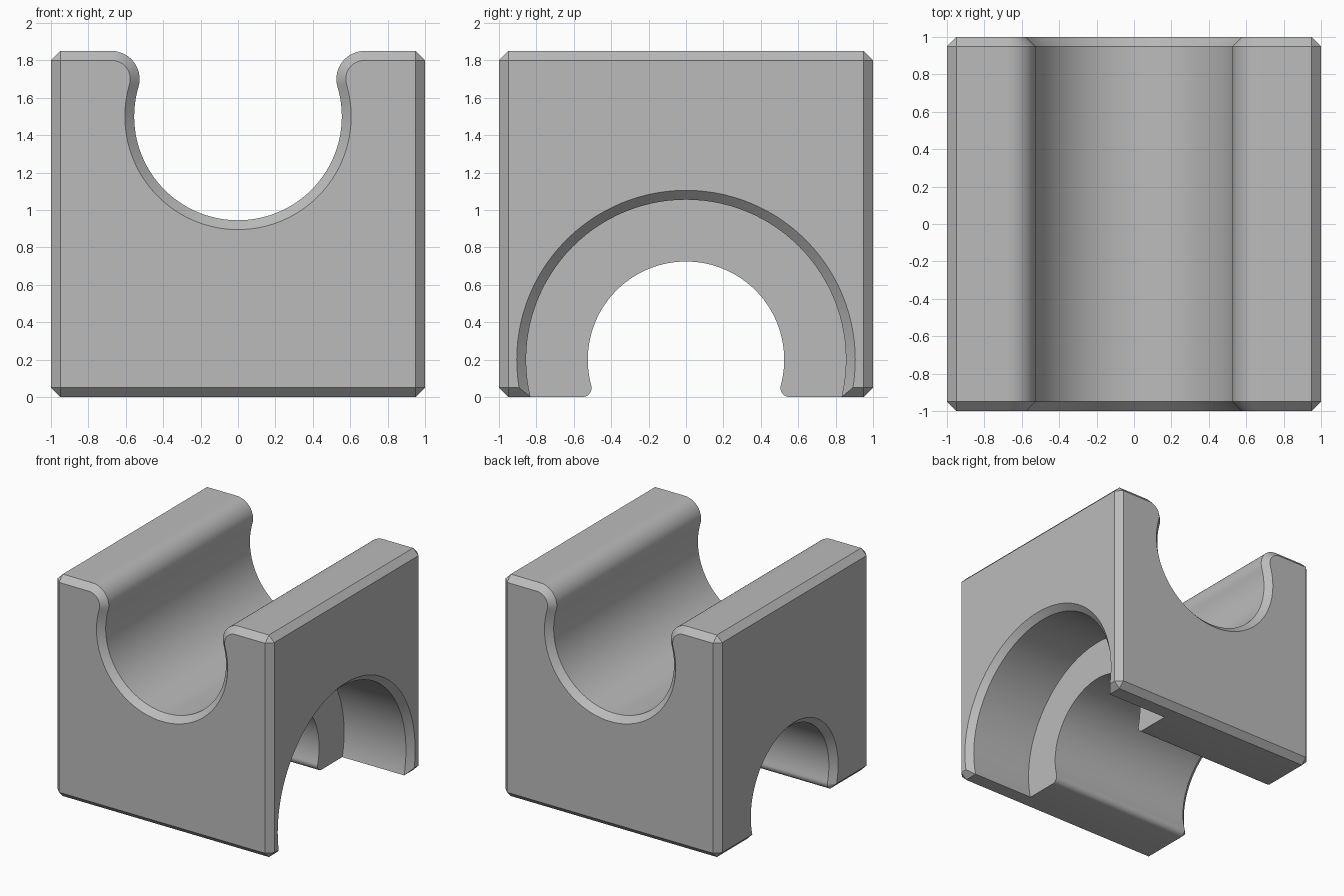
import bpy, bmesh
from math import sin, cos, pi, atan2, sqrt, hypot
from mathutils import Vector

if "Cube" in bpy.data.objects:
    bpy.data.objects.remove(bpy.data.objects["Cube"])

CHAMFER = 0.05
HEIGHT = 1.85

material = bpy.data.materials.new("plain grey")
material.use_nodes = True
GREY = (0.5, 0.5, 0.5, 1)
material.diffuse_color = GREY
material.node_tree.nodes["Principled BSDF"].inputs["Base Color"].default_value = GREY


def loft(name, rings):
    """Skin a list of equal-length rings and cap both ends."""
    bm = bmesh.new()
    loops = [[bm.verts.new(p) for p in ring] for ring in rings]
    n = len(loops[0])
    for a, b in zip(loops, loops[1:]):
        for i in range(n):
            j = (i + 1) % n
            bm.faces.new((a[i], a[j], b[j], b[i]))
    bm.faces.new(loops[0])
    bm.faces.new(loops[-1])
    bmesh.ops.remove_doubles(bm, verts=bm.verts, dist=1e-5)
    bmesh.ops.recalc_face_normals(bm, faces=bm.faces)
    mesh = bpy.data.meshes.new(name)
    bm.to_mesh(mesh)
    bm.free()
    mesh.materials.append(material)
    obj = bpy.data.objects.new(name, mesh)
    bpy.context.collection.objects.link(obj)
    return obj


def arc(cx, cz, r, start, end, steps):
    angles = [start + (end - start) * i / steps for i in range(steps + 1)]
    return [(cx + r * cos(t), cz + r * sin(t)) for t in angles]


def groove(radius, lip, lip_z, grow):
    """Right half of a snap groove: round bed, then a rounded lip tangent to it."""
    lip_x = sqrt((radius + lip) ** 2 - lip_z ** 2)
    tangent = atan2(lip_z, lip_x)
    bed = arc(0, 0, radius + grow, -pi / 2, tangent, 40)
    rim = arc(lip_x, lip_z, lip - grow, tangent + pi, pi / 2, 14)
    return bed + rim[1:]


def mirrored(half):
    """Close a half profile, whose first point is on the axis, across it."""
    return half + [(-u, z) for u, z in reversed(half[1:])]


# Block section with the upper channel, shrunk at both ends for the chamfer
def block_ring(y, inset):
    half = [(x, 1.5 + z) for x, z in groove(0.555, 0.15, 0.2, inset)]
    corners = [(1 - CHAMFER, HEIGHT), (1, HEIGHT - CHAMFER), (1, CHAMFER), (1 - CHAMFER, 0)]
    half += [(min(x, 1 - inset), max(inset, min(z, HEIGHT - inset))) for x, z in corners]
    return [Vector((x, y, z)) for x, z in mirrored(half)]


block = loft("holder_block", [
    block_ring(-1, CHAMFER), block_ring(CHAMFER - 1, 0),
    block_ring(1 - CHAMFER, 0), block_ring(1, CHAMFER)])


# Wide bore entering from the left side
def bore_ring(x, radius):
    return [Vector((x, y, z)) for y, z in arc(0, 0.2, radius, 0, 2 * pi, 112)[:-1]]


wide_bore = loft("wide_bore_cutter", [
    bore_ring(0.38, 0.855), bore_ring(1 - CHAMFER, 0.855), bore_ring(1.05, 0.955)])


# Narrow lipped bore running on to the right side
def arch_ring(x, grow):
    half = [(y, 0.1995 - z) for y, z in groove(0.525, 0.05, 0.15, grow)]
    half.append((half[-1][0], -0.2))
    return [Vector((x, y, z)) for y, z in mirrored(half)]


narrow_bore = loft("narrow_bore_cutter", [
    arch_ring(-1.1, 0.0499), arch_ring(-1.0001, 0.0499),
    arch_ring(CHAMFER - 1, 0), arch_ring(0.6, 0)])

# Cut both bores
bpy.ops.object.select_all(action="DESELECT")
block.select_set(True)
bpy.context.view_layer.objects.active = block
for cutter in (wide_bore, narrow_bore):
    cutter.hide_render = True
    cut = block.modifiers.new(cutter.name, "BOOLEAN")
    cut.operation = "DIFFERENCE"
    cut.solver = "EXACT"
    cut.object = cutter
    bpy.ops.object.modifier_apply(modifier=cut.name)
    bpy.data.objects.remove(cutter)

bpy.ops.object.shade_smooth_by_angle(angle=pi / 7)
